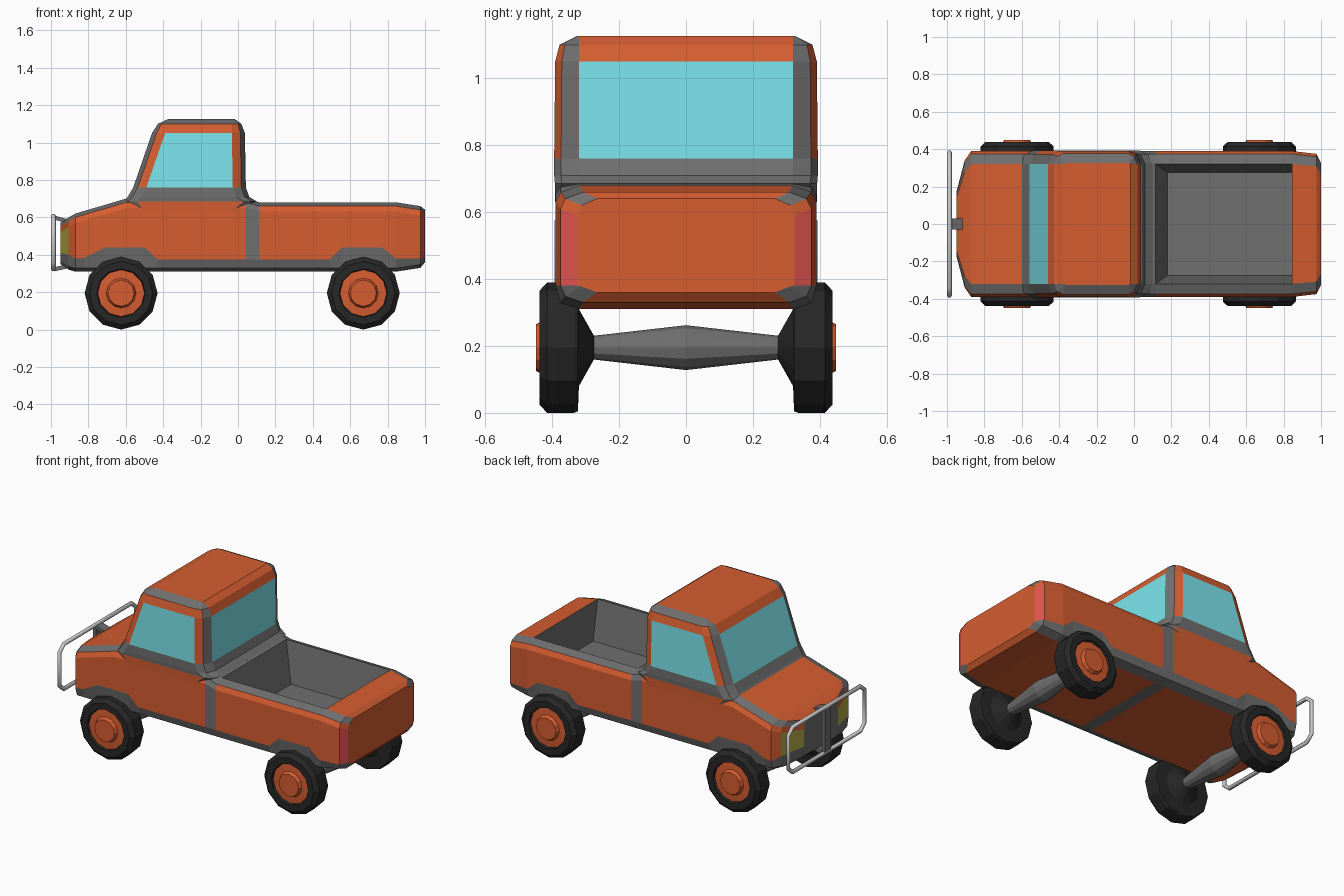
import bpy, bmesh, math

if "Cube" in bpy.data.objects:
    bpy.data.objects.remove(bpy.data.objects["Cube"])

def material(name, r, g, b):
    m = bpy.data.materials.new(name)
    m.diffuse_color = (r, g, b, 1)
    m.use_nodes = True
    m.node_tree.nodes["Principled BSDF"].inputs["Base Color"].default_value = m.diffuse_color
    return m

GREY, ORANGE, GLASS, YELLOW, RED, BLACK = range(6)
MATS = [material("trim_grey", .16, .16, .16), material("paint_orange", .67, .11, .03),
        material("glass_blue", .2, .79, .86), material("lamp_yellow", .45, .4, .06),
        material("lamp_red", .75, .09, .08), material("tyre_black", .02, .02, .02)]

def loft(name, rings, colour, start=None, end=None, flip=False):
    """Skin rings of points; colour(i, j) gives the slot, or None for no face."""
    bm = bmesh.new()
    vs = [[bm.verts.new(p) for p in ring] for ring in rings]
    n = len(rings[0])
    for i in range(len(vs) - 1):
        for j in range(n):
            c = colour(i, j)
            if c is None:
                continue
            k = (j + 1) % n
            bm.faces.new((vs[i][j], vs[i][k], vs[i + 1][k], vs[i + 1][j])).material_index = c
    for ring, c in ((vs[0], start), (vs[-1], end)):
        if c is not None:
            bm.faces.new(ring).material_index = c
    bmesh.ops.recalc_face_normals(bm, faces=bm.faces)
    if flip:
        bmesh.ops.reverse_faces(bm, faces=bm.faces)
    me = bpy.data.meshes.new(name)
    bm.to_mesh(me)
    bm.free()
    for m in MATS:
        me.materials.append(m)
    ob = bpy.data.objects.new(name, me)
    bpy.context.collection.objects.link(ob)
    return ob

# Lower body: cross-sections along x as (x, bottom, sill, top, half width)
stations = [(-.95, .35, .41, .57, .17), (-.905, .32, .40, .60, .34), (-.87, .31, .38, .62, .39),
            (-.82, .31, .385, .635, .39), (-.71, .31, .44, .667, .39), (-.60, .31, .44, .70, .39),
            (-.50, .31, .44, .70, .39), (-.43, .31, .375, .70, .39), (.04, .31, .375, .70, .39),
            (.115, .31, .375, .68, .39), (.49, .31, .375, .68, .39), (.56, .31, .44, .68, .39),
            (.77, .31, .44, .68, .39), (.845, .31, .38, .68, .39), (.975, .33, .38, .66, .375),
            (1.0, .36, .38, .64, .325)]

def section(x, zb, zl, zt, w):
    half = [(.82 * w, zb), (.96 * w, zb + .018), (w, zl),
            (w, zt - .05), (.96 * w, zt - .02), (.82 * w, zt)]
    return [(x, y, z) for y, z in half] + [(x, -y, z) for y, z in reversed(half)]

def body_colour(i, j):
    k = min(j, 10 - j)
    if j == 5 and (5 <= i <= 7 or 9 <= i <= 12):
        return None                      # open under the cab and over the bed
    if k == 2 and i == 0:
        return YELLOW
    if k == 2 and i == 14:
        return RED
    return GREY if i == 8 or k in (0, 1, 4) and j != 5 else ORANGE

loft("body", [section(*s) for s in stations], body_colour, GREY, ORANGE)

# Cab: horizontal rings as (z, front x, back x, half width, corner length)
levels = [(.63, -.57, .035, .391, .07), (.685, -.61, .10, .392, .07), (.71, -.59, .06, .394, .07),
          (.76, -.56, .042, .394, .07), (1.05, -.46, .037, .391, .07),
          (1.10, -.428, .018, .378, .05), (1.127, -.37, -.02, .325, .008)]

def cab_ring(z, xf, xb, w, c):
    m = .32 + .72 * (w - .32)
    half = [(xf, .32), (xf + .35 * c, m), (xf + c, w), (xb - c, w), (xb - .35 * c, m), (xb, .32)]
    return [(x, y, z) for x, y in half] + [(x, -y, z) for x, y in reversed(half)]

def cab_colour(i, j):
    k = min(j, 10 - j)
    flat = j in (2, 5, 8, 11)            # sides, back and front panels
    if i == 0:
        return ORANGE if k == 2 else GREY
    if i in (1, 2):
        return GREY
    if i == 3 and flat:
        return GLASS
    if i == 5:
        return ORANGE if j in (5, 11) else GREY
    return GREY if k in (0, 4) and not flat else ORANGE

loft("cab", [cab_ring(*l) for l in levels], cab_colour, None, ORANGE)

# Cargo bed tub
def rect(x0, x1, y, z):
    return [(x0, -y, z), (x1, -y, z), (x1, y, z), (x0, y, z)]

loft("bed_tub", [rect(.115, .845, .32, .68), rect(.18, .845, .275, .43)],
     lambda i, j: GREY, None, GREY, flip=True)

# Wheels and axles, turned about the y axis
def lathe(name, profile, cx, colours, start=None, end=None, n=12):
    rings = [[(cx + r * math.sin(2 * math.pi * a / n), y, .195 + r * math.cos(2 * math.pi * a / n))
              for a in range(n)] for y, r in profile]
    loft(name, rings, lambda i, j: colours[i], start, end)

tyre = [(.275, .035), (.32, .115), (.323, .19), (.335, .195), (.415, .195), (.438, .17), (.438, .13),
        (.425, .125), (.428, .08), (.448, .07), (.448, .045)]
tyre_colours = [BLACK] * 7 + [ORANGE] * 3
for end_name, cx in (("front", -.625), ("rear", .67)):
    lathe(end_name + "_axle", [(-.28, .035), (0, .067), (.28, .035)], cx, [GREY, GREY])
    for side, s in (("left", 1), ("right", -1)):
        lathe(f"{end_name}_{side}_wheel", [(s * y, r) for y, r in tyre], cx,
              tyre_colours, None, ORANGE)

# Front guard: bent tube loop, centre post and mounts
cu = bpy.data.curves.new("guard_loop", 'CURVE')
cu.dimensions = '3D'
cu.bevel_depth = .013
cu.bevel_resolution = 1
sp = cu.splines.new('POLY')
pts = [(.34, .323), (.383, .36), (.383, .57), (.34, .608)]
pts += [(-y, z) for y, z in reversed(pts)]
sp.points.add(len(pts) - 1)
for p, (y, z) in zip(sp.points, pts):
    p.co = (-.987, y, z, 1)
sp.use_cyclic_u = True
bpy.context.collection.objects.link(bpy.data.objects.new("guard_loop", cu))

def bar(name, a, b, hy, hz):
    def ring(x, z):
        return [(x, -hy, z - hz), (x, hy, z - hz), (x, hy, z + hz), (x, -hy, z + hz)]
    loft(name, [ring(*a), ring(*b)], lambda i, j: GREY, GREY, GREY)

bar("guard_post", (-.997, .465), (-.977, .465), .03, .145)
bar("guard_lower_mount", (-.985, .322), (-.88, .345), .03, .011)
bar("guard_upper_mount", (-.985, .60), (-.90, .575), .03, .011)
